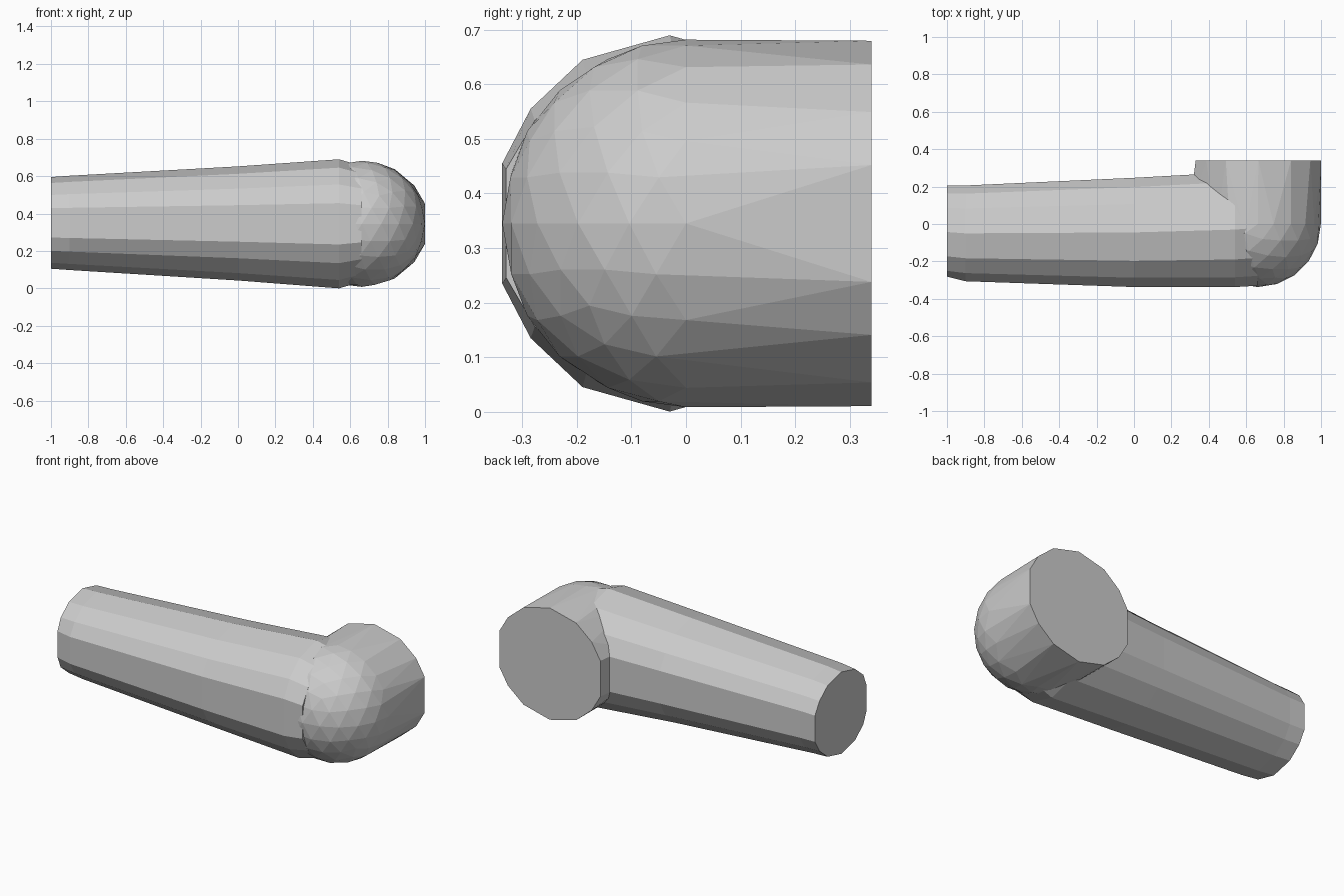
import bpy, bmesh
from mathutils import Matrix, Vector

if "Cube" in bpy.data.objects:
    bpy.data.objects.remove(bpy.data.objects["Cube"])

# Unit cross-section: a rounded polygon with flat sides, listed in a loop
QUARTER = [(1, .32), (.83, .61), (.52, .87)]
HALF = QUARTER + [(0, 1)] + [(-a, b) for a, b in reversed(QUARTER)]
LOOP = HALF + [(-a, -b) for a, b in HALF]


def finish(bm, name):
    bmesh.ops.recalc_face_normals(bm, faces=bm.faces[:])
    mesh = bpy.data.meshes.new(name)
    bm.to_mesh(mesh)
    bm.free()
    obj = bpy.data.objects.new(name, mesh)
    bpy.context.collection.objects.link(obj)
    return obj


# Tapered arm: sections (x, centre y, centre z, half width y, half height z)
sections = [
    (-1.0, -.043, .35, .25, .245),
    (-.9, -.05, .35, .256, .252),
    (0.0, -.045, .347, .292, .305),
    (.54, -.03, .345, .307, .345),
    (.66, -.02, .345, .31, .31),
]
bm = bmesh.new()
rings = [[bm.verts.new((x, cy + a * hy, cz + b * hz)) for a, b in LOOP]
         for x, cy, cz, hy, hz in sections]
n = len(LOOP)
for r0, r1 in zip(rings, rings[1:]):
    for i in range(n):
        j = (i + 1) % n
        bm.faces.new((r0[i], r0[j], r1[j], r1[i]))
bm.faces.new(rings[0])
bm.faces.new(rings[-1])
# Slight chamfer at the front edge of the free end
for v in rings[0]:
    if v.co.y < -.28:
        v.co.y += .012
finish(bm, "tapered_arm")

# Rounded elbow: hull of a faceted ball and the flat round end facing the back
bm = bmesh.new()
bmesh.ops.create_icosphere(bm, subdivisions=3, radius=.337,
                           matrix=Matrix.Translation((.662, 0, .345)))
bmesh.ops.delete(bm, geom=[v for v in bm.verts if v.co.y > .03], context='VERTS')
for a, b in LOOP:
    bm.verts.new((.665 + .335 * a, .34, .345 + .335 * b))
for z in (.24, .45):
    bm.verts.new((.30, .10, z))
bmesh.ops.delete(bm, geom=bm.edges[:], context='EDGES_FACES')
res = bmesh.ops.convex_hull(bm, input=bm.verts[:])
spare = {g for g in res["geom_interior"] + res["geom_unused"]
         if isinstance(g, bmesh.types.BMVert)}
bmesh.ops.delete(bm, geom=list(spare), context='VERTS')
bmesh.ops.dissolve_limit(bm, angle_limit=.03, verts=bm.verts[:], edges=bm.edges[:])
finish(bm, "rounded_elbow")
